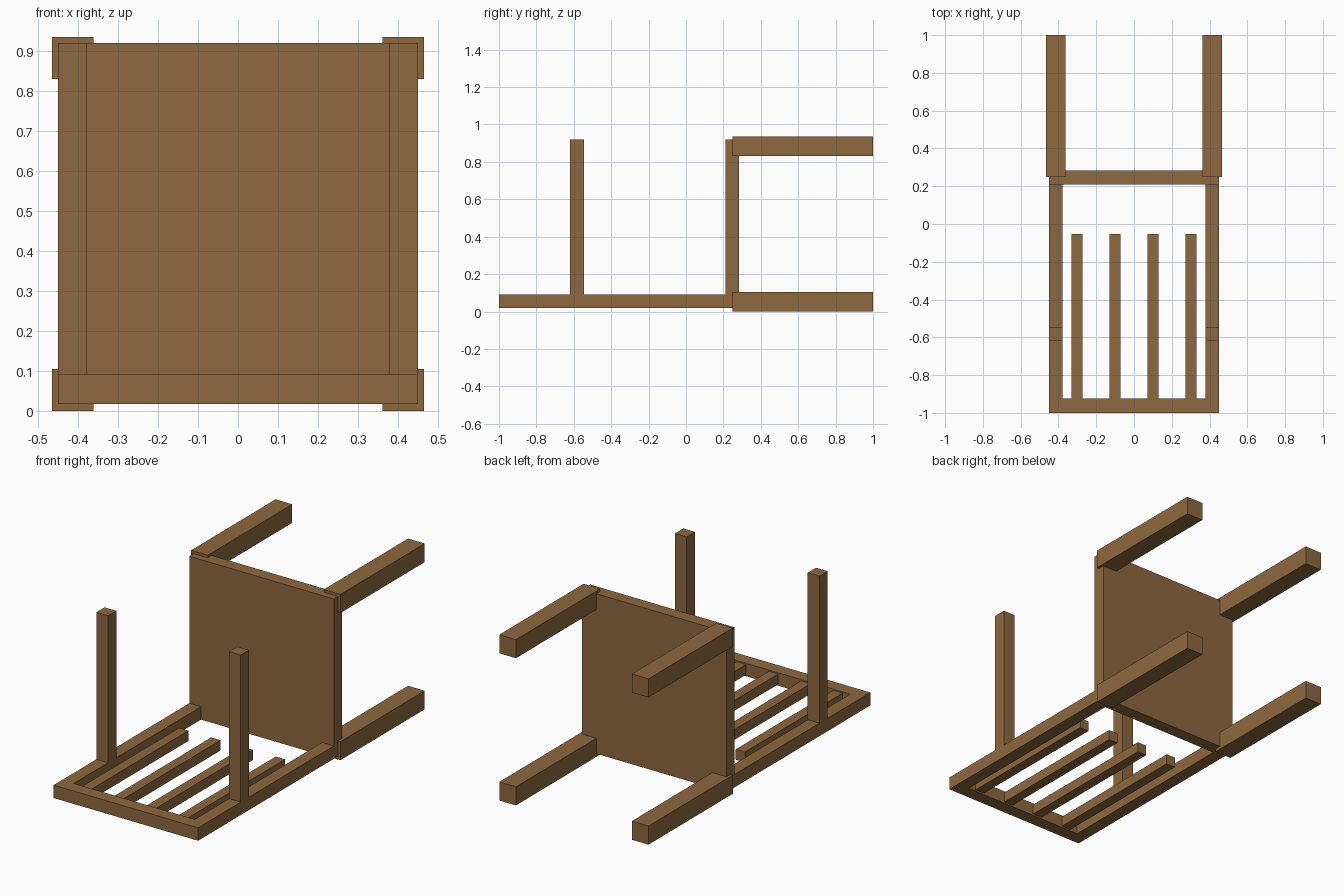
import bpy

if "Cube" in bpy.data.objects:
    bpy.data.objects.remove(bpy.data.objects["Cube"])

wood = bpy.data.materials.new("wood")
wood.diffuse_color = (0.27, 0.14, 0.05, 1)
wood.use_nodes = True
wood.node_tree.nodes["Principled BSDF"].inputs["Base Color"].default_value = wood.diffuse_color


def box(name, x, y, z):
    """Box spanning the (min, max) ranges on each axis."""
    spans = (x, y, z)
    bpy.ops.mesh.primitive_cube_add(size=1, location=[(a + b) / 2 for a, b in spans])
    ob = bpy.context.object
    ob.name = name
    ob.scale = [b - a for a, b in spans]
    bpy.ops.object.transform_apply(location=False, rotation=False, scale=True)
    ob.data.materials.append(wood)
    return ob


def side_span(side, inner, outer):
    return tuple(sorted((side * inner, side * outer)))


# Chair lying on its back: the seat panel stands upright
box("seat", (-0.451, 0.451), (0.21, 0.283), (0.018, 0.921))

for side, label in ((-1, "left"), (1, "right")):
    # Square legs pointing to +y, overlapping the seat corners
    leg_x = side_span(side, 0.362, 0.466)
    box(f"{label}_back_leg", leg_x, (0.248, 1.0), (0.0, 0.105))
    box(f"{label}_front_leg", leg_x, (0.248, 1.0), (0.831, 0.936))

    # Backrest upright and the armrest rising from it
    post_x = side_span(side, 0.378, 0.451)
    box(f"{label}_back_upright", post_x, (-0.925, 0.21), (0.018, 0.091))
    box(f"{label}_armrest", post_x, (-0.62, -0.546), (0.091, 0.921))

# Top rail of the backrest
box("back_top_rail", (-0.451, 0.451), (-1.0, -0.925), (0.018, 0.091))

# Slats hanging from the top rail, free at the seat end
for i, x in enumerate((-0.302, -0.101, 0.101, 0.302)):
    box(f"back_slat_{i + 1}", (x - 0.029, x + 0.029), (-0.925, -0.053), (0.026, 0.084))
